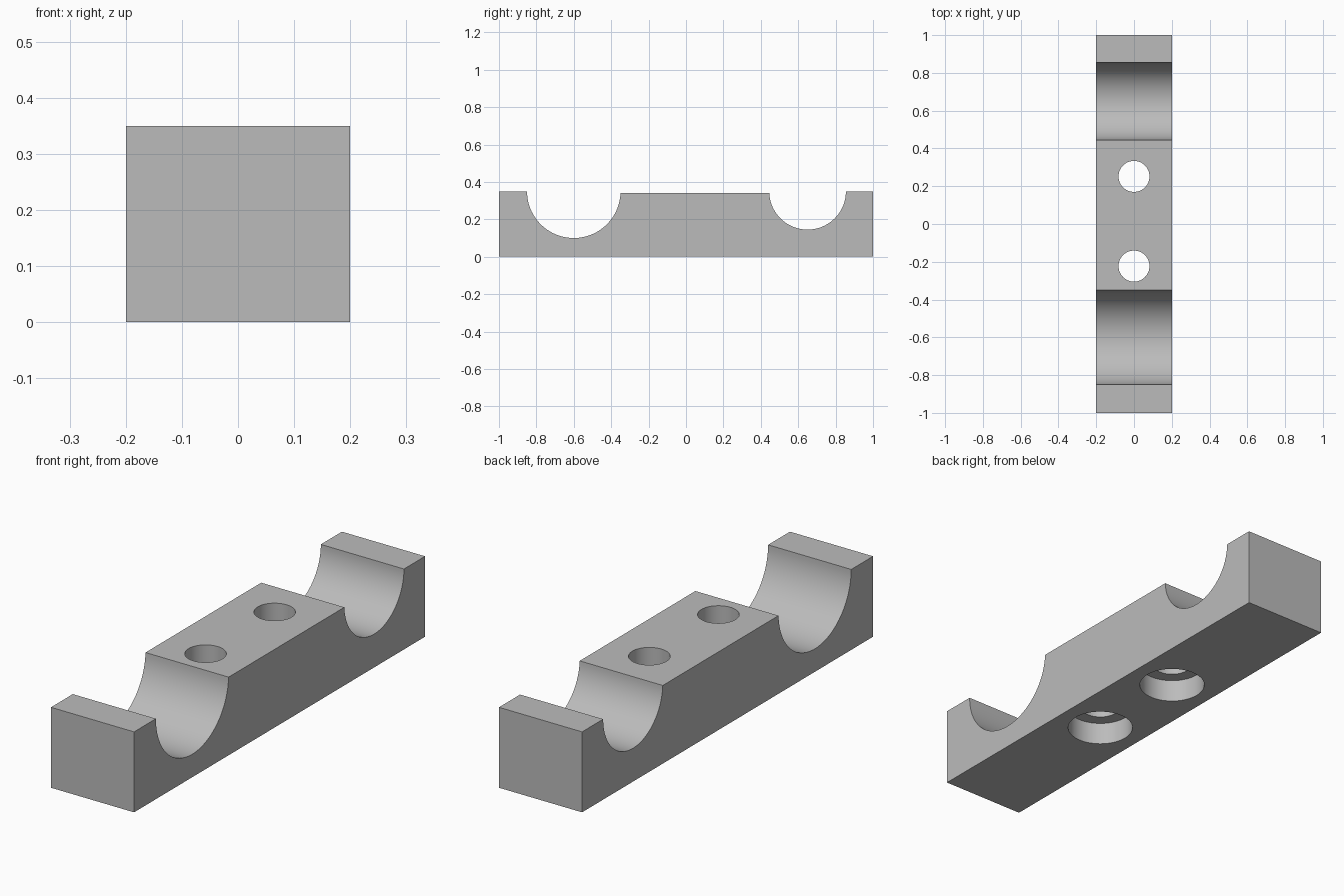
import bpy
import bmesh
from math import asin, cos, pi, radians, sin

cube = bpy.data.objects.get("Cube")
if cube:
    bpy.data.objects.remove(cube, do_unlink=True)

WIDTH, HALF_LENGTH = 0.4, 1.0
END_TOP, MIDDLE_TOP = 0.35, 0.34
SEGMENTS = 48

grey = bpy.data.materials.new("plain grey")
grey.use_nodes = True
colour = (0.5, 0.5, 0.5, 1)
grey.diffuse_color = colour
grey.node_tree.nodes["Principled BSDF"].inputs["Base Color"].default_value = colour


def groove(centre, radius, from_end, to_end):
    """Side profile of a round saddle, dropping to the lower middle on one side."""
    drop = asin((END_TOP - MIDDLE_TOP) / radius)
    start = pi + (0 if from_end else drop)
    stop = 2 * pi - (0 if to_end else drop)
    angles = [start + (stop - start) * i / SEGMENTS for i in range(SEGMENTS + 1)]
    return [(centre + radius * cos(a), END_TOP + radius * sin(a)) for a in angles]


def drill(name, y, radius, bottom, top):
    """Hidden upright cylinder used as a cutter."""
    bpy.ops.mesh.primitive_cylinder_add(vertices=64, radius=radius, depth=top - bottom,
                                        location=(0, y, (top + bottom) / 2))
    cutter = bpy.context.object
    cutter.name = name
    cutter.hide_render = True
    cutter.hide_set(True)
    return cutter


# Block with two saddles, extruded across its width
profile = [(-HALF_LENGTH, 0), (-HALF_LENGTH, END_TOP)]
profile += groove(-0.6, 0.25, True, False)
profile += groove(0.65, 0.205, False, True)
profile += [(HALF_LENGTH, END_TOP), (HALF_LENGTH, 0)]

bm = bmesh.new()
side = bm.faces.new([bm.verts.new((-WIDTH / 2, y, z)) for y, z in profile])
extruded = bmesh.ops.extrude_face_region(bm, geom=[side])["geom"]
bmesh.ops.translate(bm, vec=(WIDTH, 0, 0),
                    verts=[v for v in extruded if isinstance(v, bmesh.types.BMVert)])
bmesh.ops.recalc_face_normals(bm, faces=bm.faces)
mesh = bpy.data.meshes.new("clamp_block")
bm.to_mesh(mesh)
bm.free()
block = bpy.data.objects.new("clamp_block", mesh)
bpy.context.collection.objects.link(block)
mesh.materials.append(grey)

# Bolt holes with wider counterbores underneath
cutters = []
for label, y in (("front", -0.223), ("back", 0.252)):
    cutters.append(drill(label + "_bolt_hole_cutter", y, 0.082, -0.1, 0.5))
    cutters.append(drill(label + "_counterbore_cutter", y, 0.137, -0.1, 0.1))

bpy.ops.object.select_all(action="DESELECT")
block.select_set(True)
bpy.context.view_layer.objects.active = block
for cutter in cutters:
    cut = block.modifiers.new(cutter.name, "BOOLEAN")
    cut.operation = "DIFFERENCE"
    cut.solver = "EXACT"
    cut.object = cutter
    bpy.ops.object.modifier_apply(modifier=cut.name)
for cutter in cutters:
    bpy.data.objects.remove(cutter, do_unlink=True)

bpy.ops.object.shade_smooth_by_angle(angle=radians(30))
